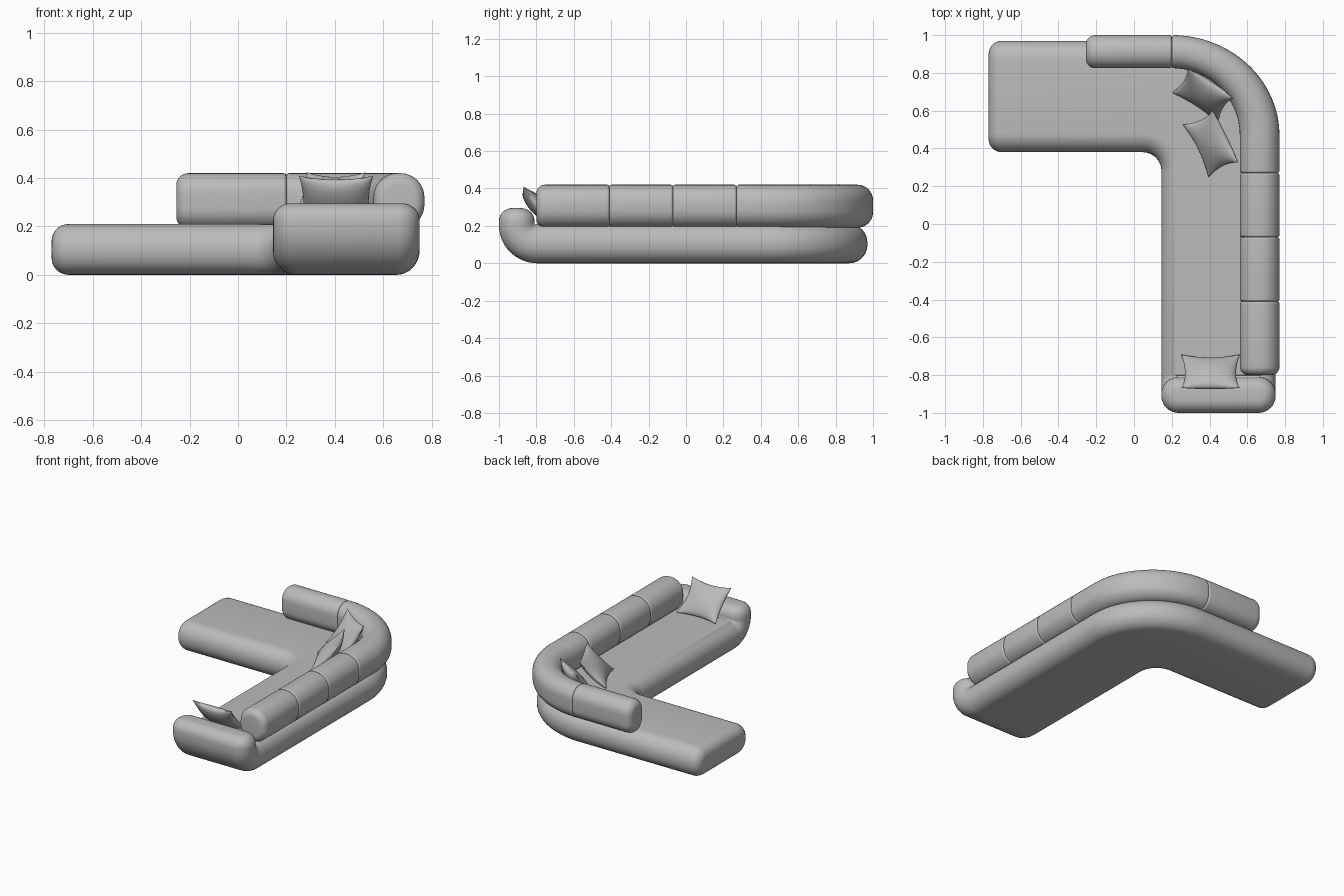
import bpy, bmesh, math
from mathutils import Vector, Matrix

cube = bpy.data.objects.get("Cube")
if cube:
    bpy.data.objects.remove(cube, do_unlink=True)

fabric = bpy.data.materials.new("grey_fabric")
fabric.use_nodes = True
GREY = (0.5, 0.5, 0.5, 1)
fabric.diffuse_color = GREY
bsdf = next(n for n in fabric.node_tree.nodes if n.type == 'BSDF_PRINCIPLED')
bsdf.inputs["Base Color"].default_value = GREY
bsdf.inputs["Roughness"].default_value = 0.8

UP = Vector((0, 0, 1))


def finish(name, bm):
    bmesh.ops.recalc_face_normals(bm, faces=bm.faces)
    mesh = bpy.data.meshes.new(name)
    bm.to_mesh(mesh)
    bm.free()
    mesh.materials.append(fabric)
    ob = bpy.data.objects.new(name, mesh)
    bpy.context.collection.objects.link(ob)
    bpy.ops.object.select_all(action='DESELECT')
    ob.select_set(True)
    bpy.context.view_layer.objects.active = ob
    bpy.ops.object.shade_smooth_by_angle(angle=math.radians(35))
    return ob


def station(inner, outer, t, up=UP, shrink=0.0):
    """Cross-section from an inner to an outer point, t = half thickness."""
    return (Vector(inner), Vector(outer), t, Vector(up), shrink)


def rounded_end(st, direction, radius, steps=7):
    """Sections that round off an end, ordered outwards."""
    a, b, t, up, _ = st
    d = Vector(direction)
    out = []
    for k in range(steps + 1):
        ang = math.pi / 2 * k / steps
        move = d * radius * math.sin(ang)
        out.append(station(a + move, b + move, t, up, radius * (1 - math.cos(ang))))
    return out


def ring(st, n=8):
    a, b, t, up, shrink = st
    mid, side = (a + b) / 2, (b - a) / 2
    w = side.length
    side.normalize()
    r = min(w, t) * 0.95 - shrink * 0.95
    w, t = w - shrink, t - shrink
    pts = []
    for q, (sx, sy) in enumerate([(1, 1), (-1, 1), (-1, -1), (1, -1)]):
        for k in range(n + 1):
            ang = math.pi / 2 * (q + k / n)
            u = sx * (w - r) + r * math.cos(ang)
            v = sy * (t - r) + r * math.sin(ang)
            pts.append(mid + side * u + up * v)
    return pts


def loft(name, stations, start_dir, start_r, end_dir, end_r):
    """Upholstered roll through the stations, with rounded ends."""
    d0, d1 = Vector(start_dir), Vector(end_dir)
    first, last = stations[0], stations[-1]
    first = station(first[0] - d0 * start_r, first[1] - d0 * start_r, *first[2:4])
    last = station(last[0] - d1 * end_r, last[1] - d1 * end_r, *last[2:4])
    path = (rounded_end(first, d0, start_r)[::-1] + stations[1:-1]
            + rounded_end(last, d1, end_r))
    bm = bmesh.new()
    rings = [[bm.verts.new(p) for p in ring(s)] for s in path]
    for r0, r1 in zip(rings, rings[1:]):
        for i in range(len(r0)):
            j = (i + 1) % len(r0)
            bm.faces.new((r0[i], r0[j], r1[j], r1[i]))
    bm.faces.new(rings[0])
    bm.faces.new(rings[-1])
    return finish(name, bm)


def arc(steps=24):
    for k in range(steps + 1):
        ang = math.pi / 2 * (1 - k / steps)
        yield math.cos(ang), math.sin(ang)


# Seat: chaise, rounded corner, long side, then curling up into the armrest
T = 0.105
seat = [station((-0.77, 0.38, T), (-0.77, 0.97, T), T)]
for c, s in arc():
    seat.append(station((0.045 + 0.1 * c, 0.28 + 0.1 * s, T),
                        (0.2 + 0.55 * c, 0.45 + 0.52 * s, T), T))
for k in range(17):
    ang = math.pi / 2 * k / 16
    s, c = math.sin(ang), math.cos(ang)
    y, z = -0.8 - T * s, 0.21 - T * c
    seat.append(station((0.145, y, z), (0.75, y, z), T - 0.01 * k / 16, (0, s, c)))
seat.append(station((0.145, -0.905, 0.295), (0.75, -0.905, 0.295), 0.095, (0, 1, 0)))
loft("seat_and_armrest", seat, (-1, 0, 0), 0.07, UP, 0.07)

# Backrest rolls
H, ZC, SEAM = 0.115, 0.305, 0.012


def side_section(y):
    return station((0.56, y, ZC), (0.77, y, ZC), H)


def rear_section(x):
    return station((x, 0.825, ZC), (x, 1.0, ZC), H)


cuts = [0.27, -0.07, -0.41, -0.8]
for i, (y0, y1) in enumerate(zip(cuts, cuts[1:])):
    loft(f"side_backrest_{i + 1}", [side_section(y0), side_section(y1)],
         (0, 1, 0), SEAM, (0, -1, 0), 0.045 if i == 2 else SEAM)
loft("rear_backrest", [rear_section(-0.255), rear_section(0.2)],
     (-1, 0, 0), 0.05, (1, 0, 0), SEAM)
corner = [station((0.2 + 0.36 * c, 0.47 + 0.355 * s, ZC),
                  (0.2 + 0.57 * c, 0.47 + 0.53 * s, ZC), H) for c, s in arc(32)]
corner = [rear_section(0.2)] + corner[1:] + [side_section(0.27)]
loft("corner_backrest", corner, (-1, 0, 0), SEAM, (0, -1, 0), SEAM)


# Scatter cushions, pinched towards their corners
def cushion(name, centre, lean, slope, half_w, half_h, puff=0.045, n=16):
    bm = bmesh.new()
    for side in (1, -1):
        grid = []
        for i in range(n + 1):
            row = []
            for j in range(n + 1):
                u, v = (-math.cos(math.pi * k / n) for k in (i, j))
                x = half_w * u * (1 - 0.13 * (1 - v * v))
                y = half_h * v * (1 - 0.13 * (1 - u * u))
                z = side * puff * (max(0, (1 - u * u) * (1 - v * v))) ** 0.5
                row.append(bm.verts.new((x, y, z + 0.015 * u * u * v * v)))
            grid.append(row)
        for i in range(n):
            for j in range(n):
                bm.faces.new((grid[i][j], grid[i + 1][j],
                              grid[i + 1][j + 1], grid[i][j + 1]))
    bmesh.ops.remove_doubles(bm, verts=bm.verts, dist=1e-5)
    turn = Matrix.Rotation(math.radians(lean - 90), 4, 'Z')
    tilt = Matrix.Rotation(math.radians(slope), 4, 'X')
    bm.transform(Matrix.Translation(centre) @ turn @ tilt)
    return finish(name, bm)


cushion("armrest_cushion", (0.405, -0.79, 0.305), -90, 47, 0.155, 0.13)
cushion("side_cushion", (0.415, 0.43, 0.3), 26, 45, 0.155, 0.125)
cushion("corner_cushion", (0.37, 0.69, 0.305), 57, 55, 0.145, 0.135)
